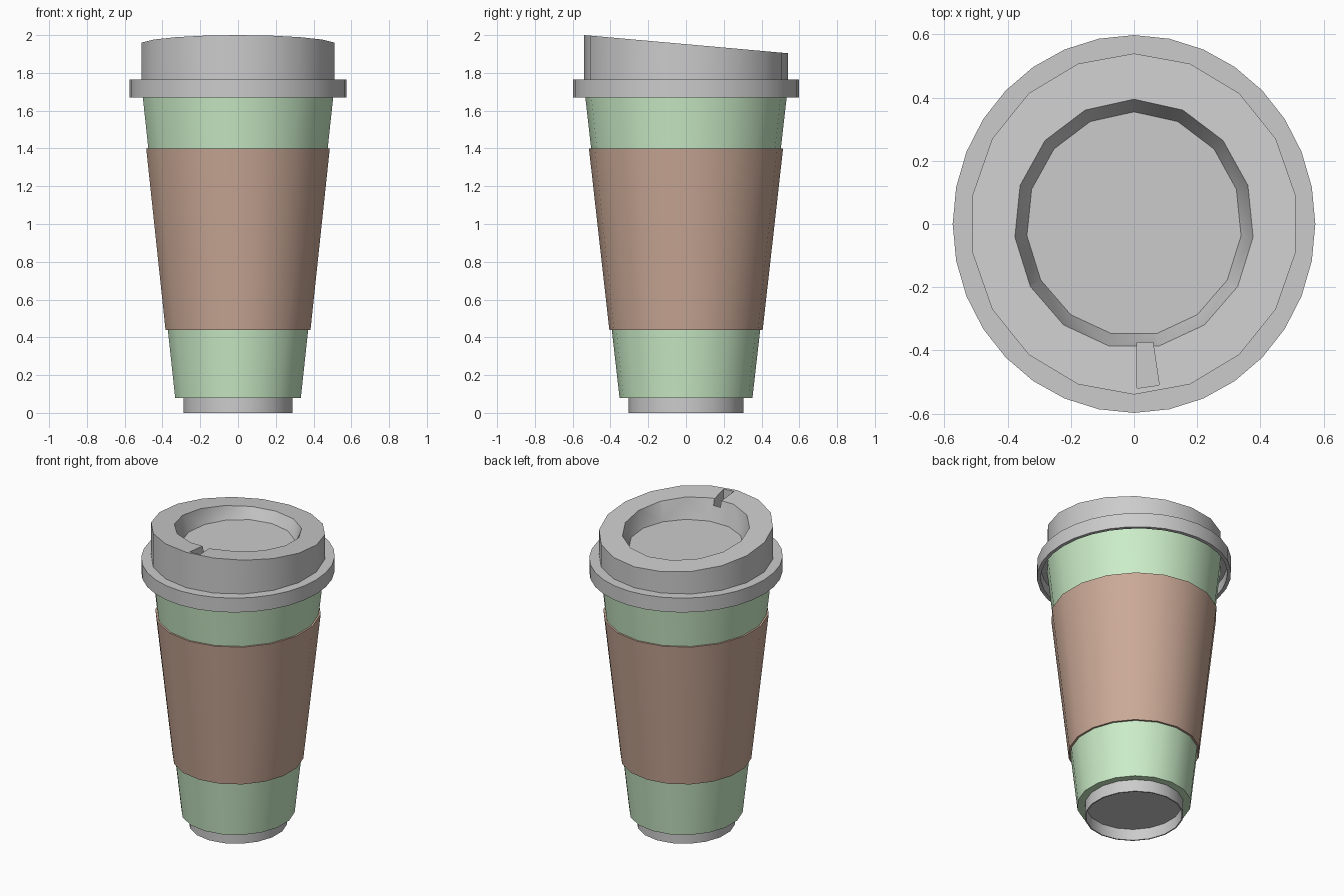
import bpy, bmesh, math

if "Cube" in bpy.data.objects:
    bpy.data.objects.remove(bpy.data.objects["Cube"])

SQUASH = 0.96   # the cup is slightly narrower in x than in y


def material(name, rgb):
    mat = bpy.data.materials.new(name)
    mat.diffuse_color = (*rgb, 1)
    mat.use_nodes = True
    mat.node_tree.nodes["Principled BSDF"].inputs["Base Color"].default_value = mat.diffuse_color
    return mat


def lathe(name, profile, sides, mat=None, closed=False, start=90):
    """Spin (radius, z[, slope along y]) rings; cap the ends or wrap the profile."""
    bm = bmesh.new()
    rings = []
    for r, z, *slope in profile:
        ring = []
        for i in range(sides):
            a = math.radians(start) + math.tau * i / sides
            y = r * math.sin(a)
            ring.append(bm.verts.new((SQUASH * r * math.cos(a), y,
                                      z + (slope[0] * y if slope else 0))))
        rings.append(ring)
    pairs = list(zip(rings, rings[1:]))
    if closed:
        pairs.append((rings[-1], rings[0]))
    else:
        bm.faces.new(rings[0])
        bm.faces.new(rings[-1])
    for a, b in pairs:
        for i in range(sides):
            j = (i + 1) % sides
            bm.faces.new((a[i], a[j], b[j], b[i]))
    return finish(name, bm, mat)


def finish(name, bm, mat=None):
    bmesh.ops.recalc_face_normals(bm, faces=bm.faces)
    mesh = bpy.data.meshes.new(name)
    bm.to_mesh(mesh)
    bm.free()
    obj = bpy.data.objects.new(name, mesh)
    bpy.context.collection.objects.link(obj)
    if mat:
        mesh.materials.append(mat)
    return obj


def activate(obj):
    bpy.ops.object.select_all(action='DESELECT')
    obj.select_set(True)
    bpy.context.view_layer.objects.active = obj


def cut(target, cutter):
    mod = target.modifiers.new("cut", 'BOOLEAN')
    mod.operation = 'DIFFERENCE'
    mod.solver = 'EXACT'
    mod.object = cutter
    activate(target)
    bpy.ops.object.modifier_apply(modifier=mod.name)
    bpy.data.objects.remove(cutter)


green = material("green_paper", (0.60, 0.85, 0.58))
brown = material("brown_card", (0.60, 0.40, 0.31))

# Foot ring with recessed underside
base = lathe("base", [(0.305, 0.09), (0.305, 0), (0.297, 0), (0.297, 0.075)], 18)

# Tapered cup body
cup = lathe("cup_body", [(0.352, 0.08), (0.541, 1.74)], 18, green)

# Card sleeve around the cup
sleeve = lathe("sleeve", [(0.385, 0.44), (0.406, 0.44), (0.514, 1.4), (0.49, 1.4)],
               18, brown, closed=True)

# Lid rim, hollow underneath
rim = lathe("lid_rim", [(0.5, 1.765), (0.598, 1.765), (0.598, 1.67),
                        (0.575, 1.67), (0.575, 1.74), (0.5, 1.74)], 32, closed=True)

# Raised lid with a sloping top
SLOPE = -0.089
lid = lathe("lid_top", [(0.54, 1.75), (0.54, 1.952, SLOPE)], 18)

# Round recess with a level floor
cut(lid, lathe("recess_cutter", [(0.355, 1.85), (0.395, 1.952, SLOPE), (0.395, 2.2)], 15))

# Sip slot running into the recess
bm = bmesh.new()
outline = [(0.01, -0.52), (0.08, -0.51), (0.06, -0.375), (0.01, -0.375)]
low, high = ([bm.verts.new((x, y, z)) for x, y in outline] for z in (1.86, 2.2))
bm.faces.new(low)
bm.faces.new(high)
for i in range(4):
    j = (i + 1) % 4
    bm.faces.new((low[i], low[j], high[j], high[i]))
cut(lid, finish("slot_cutter", bm))

# Smooth walls, sharp edges
for obj in (base, cup, sleeve, rim, lid):
    activate(obj)
    bpy.ops.object.shade_smooth_by_angle(angle=math.radians(30))
